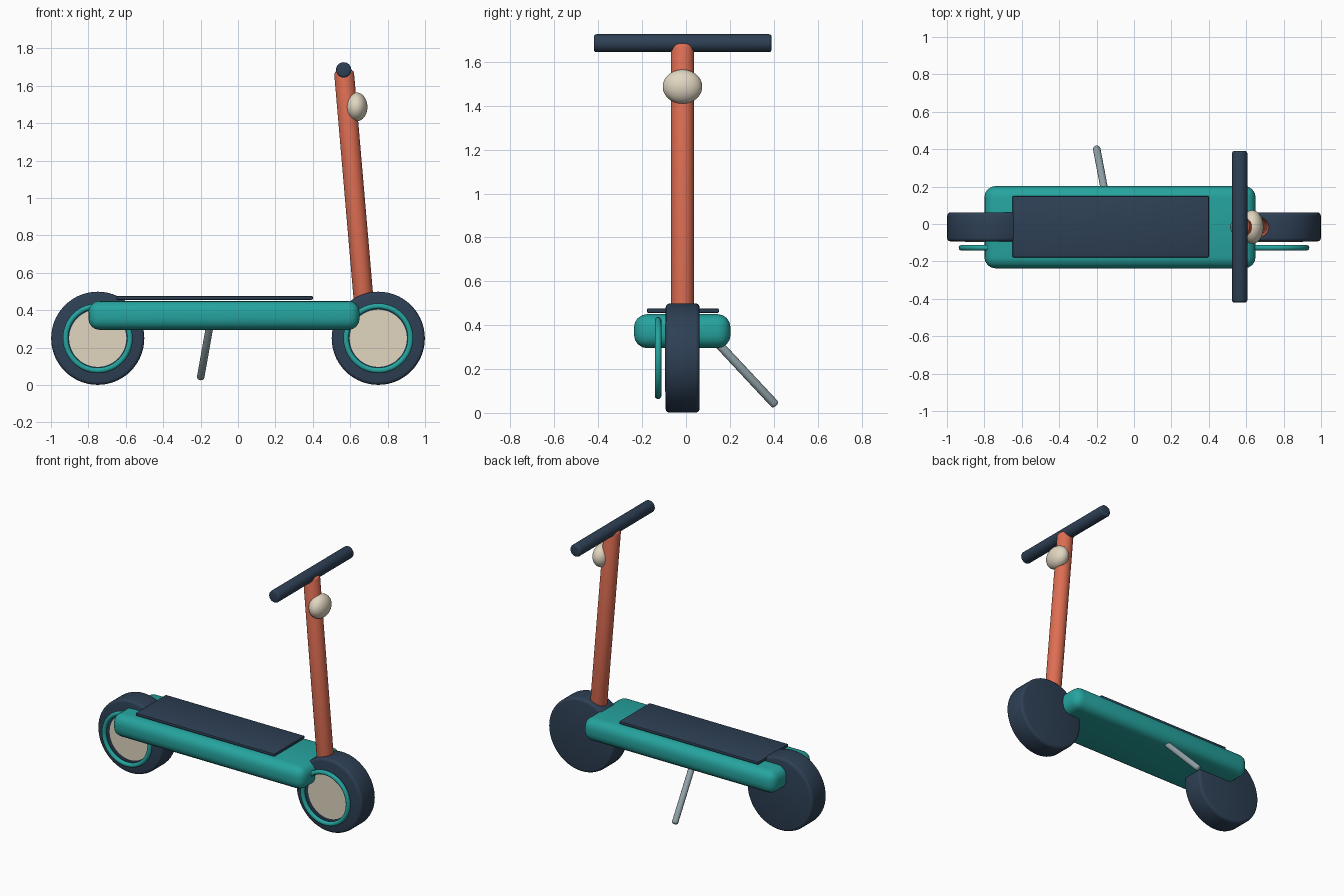
import bpy
import math
from mathutils import Vector

old = bpy.data.objects.get("Cube")
if old:
    bpy.data.objects.remove(old, do_unlink=True)

MID_Y = -0.016


def material(name, rgb):
    m = bpy.data.materials.new(name)
    m.use_nodes = True
    m.diffuse_color = (*rgb, 1)
    m.node_tree.nodes["Principled BSDF"].inputs["Base Color"].default_value = (*rgb, 1)
    return m


teal = material("teal", (0.019, 0.37, 0.345))
navy = material("navy", (0.027, 0.051, 0.09))
coral = material("coral", (0.73, 0.155, 0.085))
cream = material("cream", (0.75, 0.67, 0.53))
steel = material("steel grey", (0.28, 0.36, 0.39))


def finish(name, mat, bevel=0, segments=3):
    """Name and colour the active object, round its edges and shade it."""
    ob = bpy.context.object
    ob.name = name
    ob.data.materials.append(mat)
    if bevel:
        mod = ob.modifiers.new("rounded edges", "BEVEL")
        mod.width = bevel
        mod.segments = segments
        mod.limit_method = "ANGLE"
        mod.angle_limit = math.radians(40)
        bpy.ops.object.modifier_apply(modifier=mod.name)
    bpy.ops.object.shade_smooth_by_angle(angle=math.radians(35))
    return ob


def box(name, mat, low, high, bevel, segments):
    low, high = Vector(low), Vector(high)
    bpy.ops.mesh.primitive_cube_add(size=1, location=(low + high) / 2)
    bpy.context.object.scale = high - low
    bpy.ops.object.transform_apply(location=False, rotation=False, scale=True)
    return finish(name, mat, bevel, segments)


def rod(name, mat, start, end, radius, bevel=0, sides=32):
    start, end = Vector(start), Vector(end)
    axis = end - start
    bpy.ops.mesh.primitive_cylinder_add(
        vertices=sides, radius=radius, depth=axis.length, location=(start + end) / 2,
        rotation=axis.to_track_quat("Z", "Y").to_euler())
    return finish(name, mat, bevel)


# Wheels, each with a hub disc and a trim ring on the front side
for place, x in (("rear", -0.75), ("front", 0.75)):
    rod(place + "_tyre", navy, (x, -0.093, 0.25), (x, 0.062, 0.25), 0.249, 0.018, 56)
    rod(place + "_hub", cream, (x, -0.096, 0.25), (x, -0.08, 0.25), 0.153, 0, 48)
    bpy.ops.mesh.primitive_torus_add(
        major_radius=0.172, minor_radius=0.015, major_segments=48, minor_segments=12,
        location=(x, -0.127, 0.25), rotation=(math.pi / 2, 0, 0))
    finish(place + "_trim_ring", teal)

# Deck and grip mat
box("deck", teal, (-0.8, -0.237, 0.295), (0.65, 0.203, 0.45), 0.06, 4)
box("grip_mat", navy, (-0.65, -0.178, 0.456), (0.4, 0.15, 0.476), 0.006, 2)

# Steering stem and handlebar
rod("stem", coral, (0.678, MID_Y, 0.38), (0.566, MID_Y, 1.683), 0.053, 0.02)
rod("handlebar", navy, (0.565, -0.42, 1.685), (0.565, 0.39, 1.685), 0.041, 0.012)

# Headlight
bpy.ops.mesh.primitive_uv_sphere_add(
    segments=32, ring_count=20, radius=1, location=(0.632, MID_Y, 1.487))
bpy.context.object.scale = (0.06, 0.09, 0.078)
bpy.ops.object.transform_apply(location=False, rotation=False, scale=True)
finish("headlight", cream)

# Kickstand
rod("kickstand", steel, (-0.145, 0.115, 0.35), (-0.201, 0.41, 0.034), 0.02, 0.012, 20)
